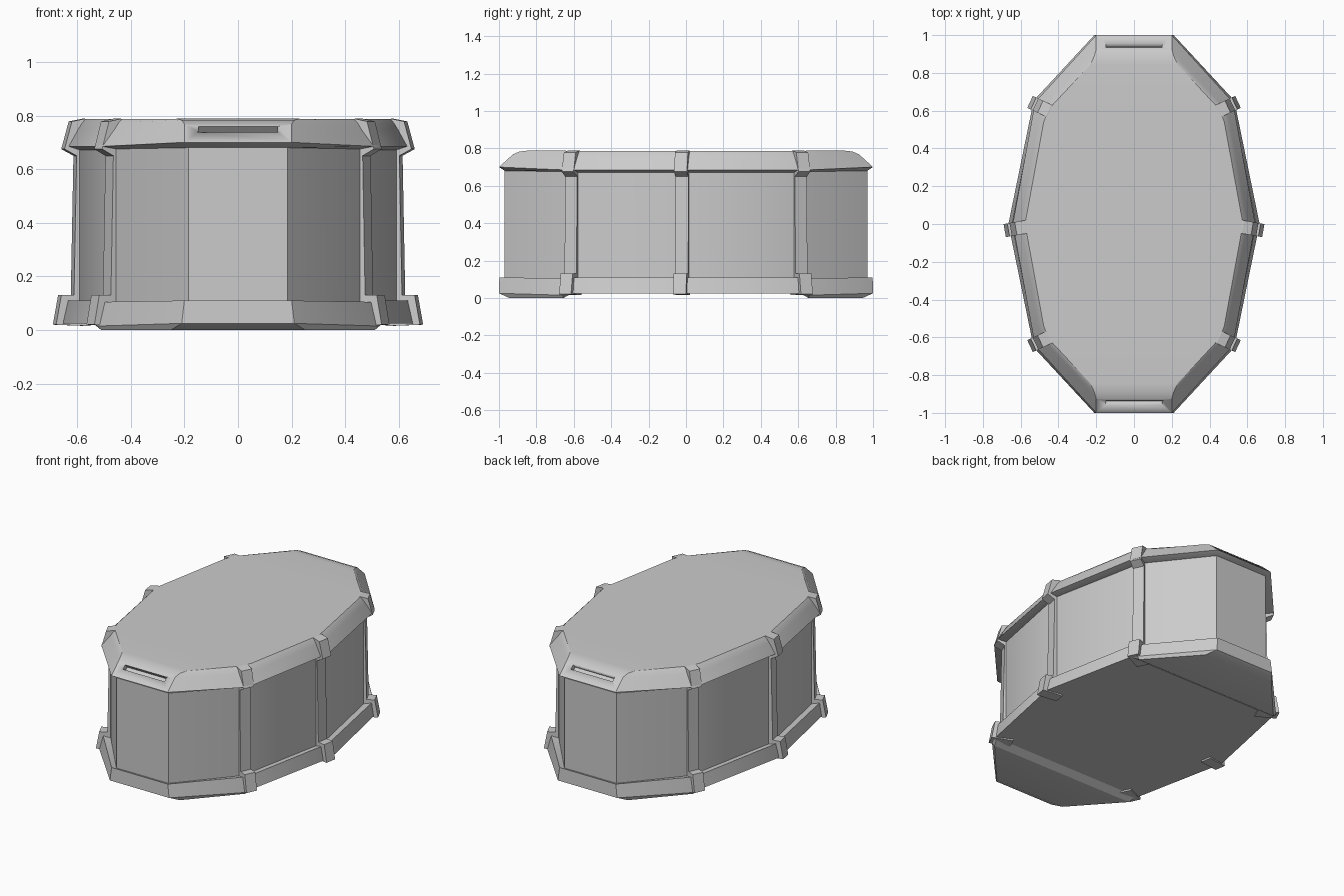
import bpy, bmesh, math
from mathutils import Vector, Matrix

if "Cube" in bpy.data.objects:
    bpy.data.objects.remove(bpy.data.objects["Cube"])


def finish(bm, name, angle=28):
    bmesh.ops.recalc_face_normals(bm, faces=bm.faces[:])
    me = bpy.data.meshes.new(name)
    bm.to_mesh(me)
    bm.free()
    ob = bpy.data.objects.new(name, me)
    bpy.context.collection.objects.link(ob)
    bpy.ops.object.select_all(action='DESELECT')
    ob.select_set(True)
    bpy.context.view_layer.objects.active = ob
    bpy.ops.object.shade_smooth_by_angle(angle=math.radians(angle))
    return ob


def loft(name, rings, bottom=True, top=True):
    """Each ring is one quadrant A, B, C, D of the outline, mirrored to 14 points."""
    bm = bmesh.new()
    loops = []
    for q in rings:
        half = [(x, -y, z) for x, y, z in q] + list(q[2::-1])
        pts = half + [(-x, y, z) for x, y, z in reversed(half)]
        loops.append([bm.verts.new(p) for p in pts])
    for a, b in zip(loops, loops[1:]):
        for i in range(14):
            j = (i + 1) % 14
            bm.faces.new((a[i], a[j], b[j], b[i]))
    for use, r in ((bottom, loops[0]), (top, loops[-1])):
        if use:
            for i in range(6):
                bm.faces.new((r[i], r[i + 1], r[12 - i], r[13 - i]))
    return finish(bm, name)


# quadrant points of the inset wall, shared by base, wall and lid
def wall_ring(za, zb, zd):
    return [(.185, .97, za), (.465, .63, zb), (.485, .59, zd), (.602, 0, zd)]


# base tray with dropped ends
loft("base_tray", [
    [(.25, .945, 0), (.51, .655, 0), (.53, .61, .025), (.66, 0, .025)],
    [(.21, 1, .025), (.525, .66, .015), (.54, .61, .025), (.665, 0, .025)],
    [(.2, .998, .11), (.505, .65, .105), (.53, .6, .11), (.645, 0, .11)],
    wall_ring(.1, .095, .1)], top=False)

# wall panels
loft("side_walls", [wall_ring(.1, .095, .1), wall_ring(.68, .675, .672)],
     bottom=False, top=False)

# lid with rounded ends and sloped sides
lid = loft("lid", [
    wall_ring(.68, .675, .672),
    [(.2, 1, .70), (.505, .665, .685), (.53, .61, .685), (.642, 0, .685)],
    [(.2, .925, .768), (.47, .63, .75), (.502, .57, .75), (.605, 0, .75)],
    [(.21, .89, .783), (.46, .62, .773), (.49, .555, .773), (.59, 0, .773)],
    [(.23, .845, .788), (.45, .61, .787), (.478, .54, .787), (.577, 0, .787)]])

# handle slots cut into both lid ends
bm = bmesh.new()
for s in (-1, 1):
    m = (Matrix.Translation((0, s * .942, .745))
         @ Matrix.Rotation(-s * math.radians(42), 4, 'X')
         @ Matrix.Diagonal((.295, .03, .05, 1)))
    bmesh.ops.create_cube(bm, size=1, matrix=m)
cutter = finish(bm, "slot_cutter")
cutter.hide_render = True
cutter.hide_set(True)
mod = lid.modifiers.new("slots", 'BOOLEAN')
mod.operation = 'DIFFERENCE'
mod.solver = 'EXACT'
mod.object = cutter

# corner and middle ribs: one side profile (radius, height), extruded sideways
PROFILE = [(.56, .015), (.69, .02), (.67, .13), (.622, .13), (.612, .65),
           (.658, .675), (.63, .778), (.58, .788), (.55, .78)]


def rib(name, origin, angle, mx, my, width=.07):
    d = Vector((math.cos(angle), math.sin(angle)))
    t = Vector((-d.y, d.x))
    bm = bmesh.new()
    sides = []
    for w in (-width / 2, width / 2):
        row = []
        for r, z in PROFILE:
            p = Vector(origin) + d * r + t * w
            row.append(bm.verts.new((mx * p.x, my * p.y, z)))
        sides.append(row)
        bm.faces.new(row)
    n = len(PROFILE)
    for i in range(n):
        j = (i + 1) % n
        bm.faces.new((sides[0][i], sides[0][j], sides[1][j], sides[1][i]))
    finish(bm, name, 10)


for mx, side in ((1, "right"), (-1, "left")):
    rib("middle_rib_" + side, (.005, .085), math.radians(-10), mx, 1)
    for my, end in ((-1, "front"), (1, "back")):
        rib(f"corner_rib_{end}_{side}", (-.075, .355), math.radians(25), mx, my)
